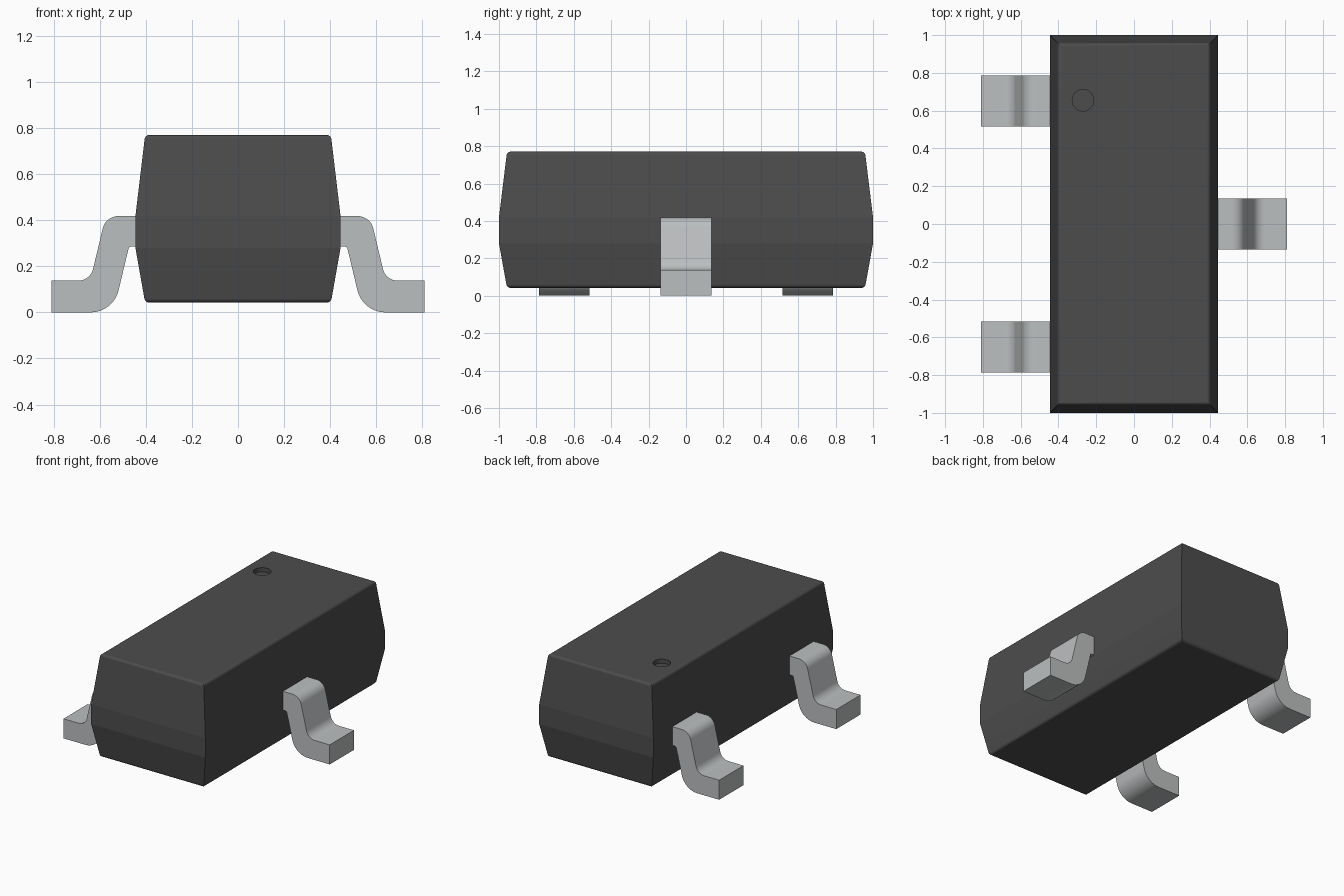
import bpy, bmesh, math
from mathutils import Vector

cube = bpy.data.objects.get("Cube")
if cube:
    bpy.data.objects.remove(cube, do_unlink=True)


def material(name, color, roughness):
    m = bpy.data.materials.new(name)
    m.use_nodes = True
    m.diffuse_color = color
    bsdf = m.node_tree.nodes["Principled BSDF"]
    bsdf.inputs["Base Color"].default_value = color
    bsdf.inputs["Roughness"].default_value = roughness
    return m


BLACK = material("black plastic", (0.073, 0.073, 0.073, 1), 0.6)
METAL = material("tinned metal", (0.50, 0.52, 0.525, 1), 0.5)


def add_object(name, bm, mat):
    bmesh.ops.recalc_face_normals(bm, faces=bm.faces)
    mesh = bpy.data.meshes.new(name)
    bm.to_mesh(mesh)
    bm.free()
    mesh.materials.append(mat)
    ob = bpy.data.objects.new(name, mesh)
    bpy.context.collection.objects.link(ob)
    return ob


def activate(ob):
    bpy.ops.object.select_all(action='DESELECT')
    ob.select_set(True)
    bpy.context.view_layer.objects.active = ob


def shade(ob, degrees=30):
    activate(ob)
    bpy.ops.object.shade_smooth_by_angle(angle=math.radians(degrees))


# Moulded body: stacked rectangles (z, half width, half length)
TOP, BOTTOM = 0.77, 0.042
SECTIONS = [(BOTTOM, 0.403, 0.957), (0.28, 0.445, 1.0),
            (0.418, 0.445, 1.0), (TOP, 0.403, 0.957)]
bm = bmesh.new()
rings = [[bm.verts.new((sx * w, sy * l, z))
          for sx, sy in ((-1, -1), (1, -1), (1, 1), (-1, 1))]
         for z, w, l in SECTIONS]
for low, high in zip(rings, rings[1:]):
    for i in range(4):
        j = (i + 1) % 4
        bm.faces.new((low[i], low[j], high[j], high[i]))
bm.faces.new(rings[0][::-1])
bm.faces.new(rings[-1])
rim = [e for e in bm.edges
       if all(abs(v.co.z - z) < 1e-4 for v in e.verts for z in [e.verts[0].co.z])
       and e.verts[0].co.z in (rings[0][0].co.z, rings[-1][0].co.z)]
bmesh.ops.bevel(bm, geom=rim, offset=0.018, segments=4, profile=0.5, affect='EDGES')
body = add_object("body", bm, BLACK)

# Round pin-one dimple sunk into the top
bm = bmesh.new()
bmesh.ops.create_cone(bm, cap_ends=True, segments=40, radius1=0.057, radius2=0.057, depth=0.08)
bmesh.ops.translate(bm, verts=bm.verts, vec=(-0.27, 0.655, TOP + 0.01))
cutter = add_object("dimple_cutter", bm, BLACK)
cutter.hide_render = True
activate(body)
cut = body.modifiers.new("dimple", 'BOOLEAN')
cut.operation = 'DIFFERENCE'
cut.solver = 'EXACT'
cut.object = cutter
bpy.ops.object.modifier_apply(modifier=cut.name)
bpy.data.objects.remove(cutter, do_unlink=True)

# Crisp fold lines around the waist, soft rounded rims
shade(body)
for e in body.data.edges:
    zs = [body.data.vertices[i].co.z for i in e.vertices]
    if any(all(abs(z - s[0]) < 1e-3 for z in zs) for s in SECTIONS[1:3]):
        e.use_edge_sharp = True
weighted = body.modifiers.new("flat_panels", 'WEIGHTED_NORMAL')
weighted.keep_sharp = True


def rounded(corners, steps=10):
    """Outline with each corner (x, z, radius) replaced by an arc."""
    out = []
    for i, (x, z, r) in enumerate(corners):
        p = Vector((x, z))
        if r == 0:
            out.append(p)
            continue
        a = (Vector(corners[i - 1][:2]) - p).normalized()
        b = (Vector(corners[(i + 1) % len(corners)][:2]) - p).normalized()
        half = a.angle(b) / 2
        centre = p + (a + b).normalized() * (r / math.sin(half))
        start = p + a * (r / math.tan(half)) - centre
        end = p + b * (r / math.tan(half)) - centre
        sweep = math.pi - 2 * half
        for k in range(steps + 1):
            t = k / steps
            out.append(centre + (start * math.sin((1 - t) * sweep)
                                 + end * math.sin(t * sweep)) / math.sin(sweep))
    return out


# Gull-wing leads: bent strip profile extruded across its width
LEAD = rounded([(0.42, 0.418, 0), (0.574, 0.418, 0.07), (0.641, 0.138, 0.065),
                (0.81, 0.138, 0), (0.81, 0, 0), (0.541, 0, 0.125),
                (0.473, 0.285, 0.012), (0.42, 0.285, 0)])


def lead(name, side, y, width=0.27):
    bm = bmesh.new()
    face = bm.faces.new([bm.verts.new((side * p.x, y - width / 2, p.y)) for p in LEAD])
    ext = bmesh.ops.extrude_face_region(bm, geom=[face])
    bmesh.ops.translate(bm, vec=(0, width, 0),
                        verts=[g for g in ext["geom"] if isinstance(g, bmesh.types.BMVert)])
    shade(add_object(name, bm, METAL))


lead("left_lead", 1, 0)
lead("right_front_lead", -1, -0.652)
lead("right_back_lead", -1, 0.652)
